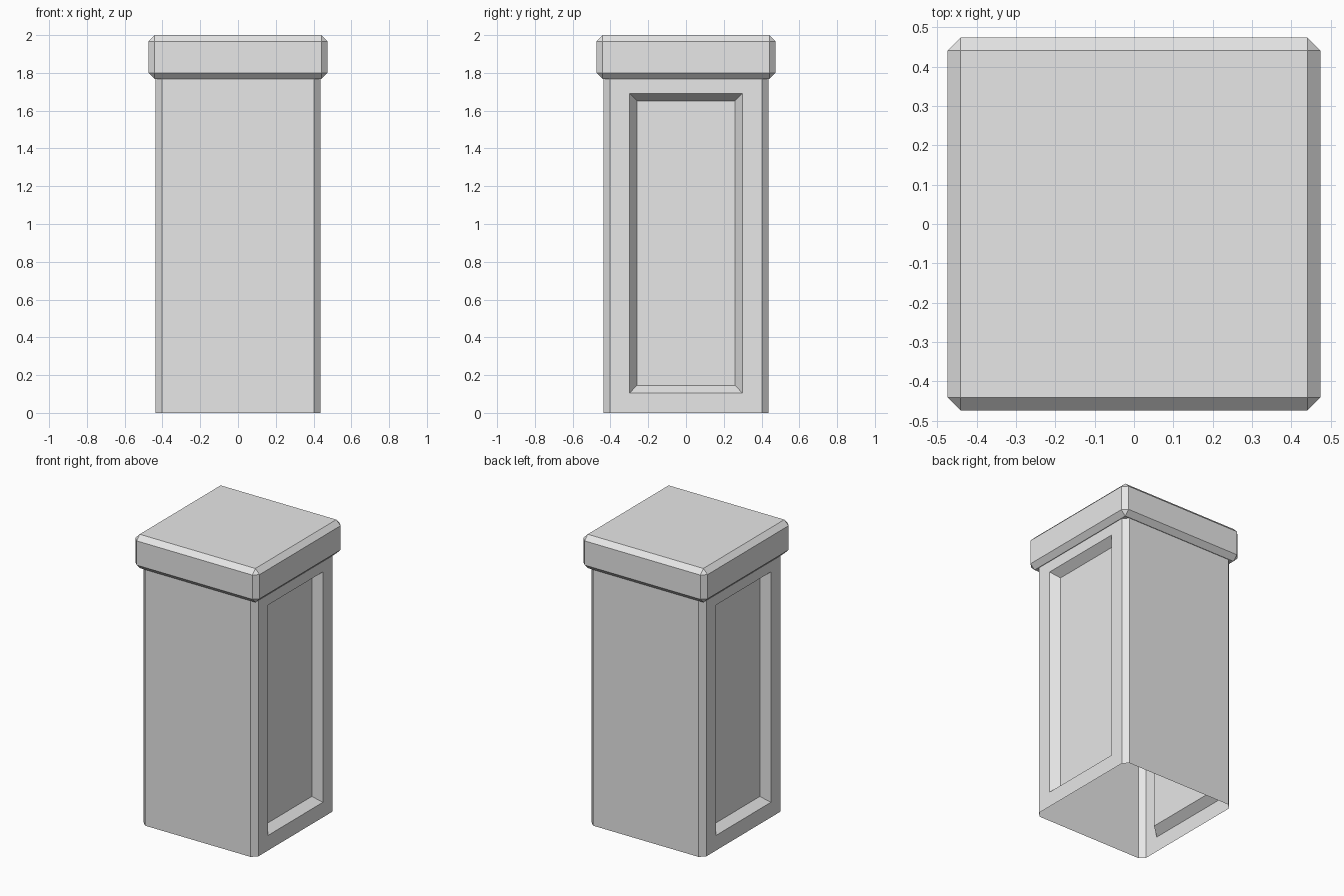
import bpy, bmesh
from mathutils import Vector

cube = bpy.data.objects.get("Cube")
if cube:
    bpy.data.objects.remove(cube, do_unlink=True)

stone = bpy.data.materials.new("light_grey_stone")
stone.use_nodes = True
GREY = (0.8, 0.8, 0.8, 1)
stone.diffuse_color = GREY
stone.node_tree.nodes["Principled BSDF"].inputs["Base Color"].default_value = GREY


def box(half, z0, z1):
    """Square box mesh between two heights."""
    bm = bmesh.new()
    bmesh.ops.create_cube(bm, size=1)
    for v in bm.verts:
        v.co = Vector((v.co.x * 2 * half, v.co.y * 2 * half, z0 if v.co.z < 0 else z1))
    return bm


def finish(bm, name):
    bm.normal_update()
    mesh = bpy.data.meshes.new(name)
    bm.to_mesh(mesh)
    bm.free()
    mesh.materials.append(stone)
    obj = bpy.data.objects.new(name, mesh)
    bpy.context.collection.objects.link(obj)
    return obj


def bevel(bm, edges, width):
    bmesh.ops.bevel(bm, geom=edges, offset=width, offset_type='OFFSET',
                    segments=1, profile=0.5, affect='EDGES')


def ring(bm, x, half_y, z0, z1):
    """Four rectangle corners on a plane of constant x."""
    return [bm.verts.new((x, y, z)) for y, z in
            ((-half_y, z0), (half_y, z0), (half_y, z1), (-half_y, z1))]


BEVEL = 0.034
HALF = 0.437
CAP_Z = 1.767

# Shaft: open-ended square tube with chamfered corners
bm = box(HALF, 0, CAP_Z)
bevel(bm, [e for e in bm.edges if abs(e.verts[0].co.z - e.verts[1].co.z) > 1], BEVEL)
bm.normal_update()
ends = [f for f in bm.faces if abs(f.normal.z) > 0.9]
bmesh.ops.delete(bm, geom=ends, context='FACES_ONLY')

# Recessed panels with sloping frames on both sides
sides = [f for f in bm.faces if abs(f.normal.x) > 0.9]
bmesh.ops.delete(bm, geom=sides, context='FACES_ONLY')
for s in (-1, 1):
    rings = [ring(bm, s * HALF, HALF - BEVEL, 0, CAP_Z),
             ring(bm, s * HALF, 0.30, 0.104, 1.692),
             ring(bm, s * (HALF - 0.056), 0.26, 0.145, 1.652)]
    faces = [rings[2]]
    for a, b in zip(rings, rings[1:]):
        for i in range(4):
            j = (i + 1) % 4
            faces.append([a[i], a[j], b[j], b[i]])
    for f in faces:
        bm.faces.new(f if s > 0 else f[::-1])
bmesh.ops.remove_doubles(bm, verts=bm.verts[:], dist=0.0005)
finish(bm, "shaft")

# Cap: overhanging slab with every edge chamfered
bm = box(0.474, CAP_Z, 2)
bevel(bm, bm.edges[:], 0.033)
finish(bm, "cap")
